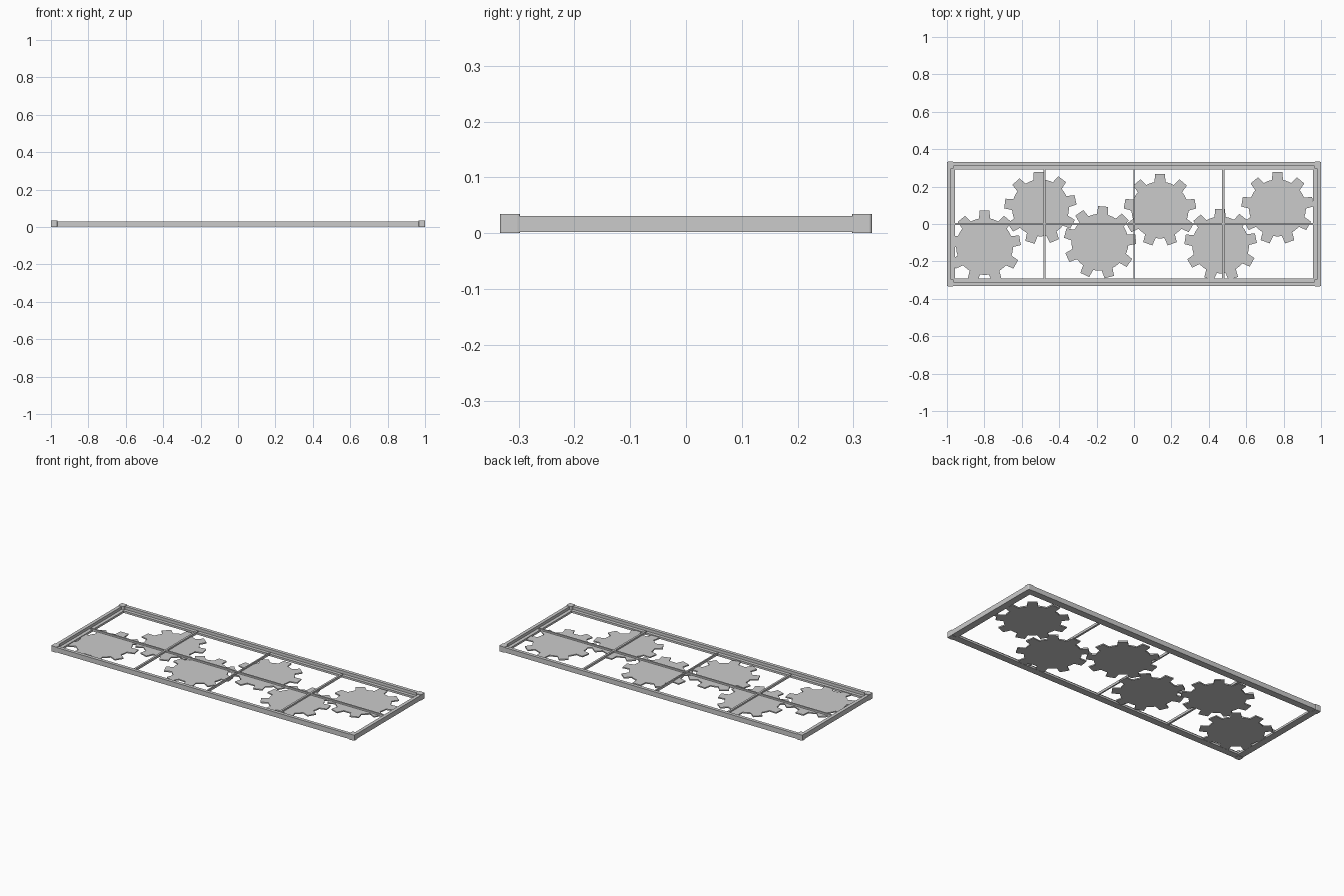
import bpy, bmesh, math

if "Cube" in bpy.data.objects:
    bpy.data.objects.remove(bpy.data.objects["Cube"])

HX, HY = 1.0, 0.333      # outer half sizes


def box(name, x0, x1, y0, y1, z0, z1, bevel=0.0):
    bm = bmesh.new()
    bmesh.ops.create_cube(bm, size=1)
    for v in bm.verts:
        v.co.x = x0 if v.co.x < 0 else x1
        v.co.y = y0 if v.co.y < 0 else y1
        v.co.z = z0 if v.co.z < 0 else z1
    if bevel:
        # round only the upright edges
        ed = [e for e in bm.edges
              if abs(e.verts[0].co.z - e.verts[1].co.z) > 1e-4]
        bmesh.ops.bevel(bm, geom=ed, offset=bevel, segments=3,
                        profile=0.5, affect='EDGES')
    return finish(name, bm)


def finish(name, bm):
    bmesh.ops.recalc_face_normals(bm, faces=bm.faces)
    me = bpy.data.meshes.new(name)
    bm.to_mesh(me)
    bm.free()
    ob = bpy.data.objects.new(name, me)
    bpy.context.collection.objects.link(ob)
    return ob


def rail_loop(name, profile):
    """Sweep a closed (inset, z) profile round the rectangular frame."""
    bm = bmesh.new()
    corners = [(-1, -1), (1, -1), (1, 1), (-1, 1)]
    rings = [[bm.verts.new((sx * (HX - d), sy * (HY - d), z))
              for d, z in profile] for sx, sy in corners]
    n = len(profile)
    for i in range(4):
        a, b = rings[i], rings[(i + 1) % 4]
        for j in range(n):
            k = (j + 1) % n
            bm.faces.new((a[j], b[j], b[k], a[k]))
    return finish(name, bm)


def gear(name, cx, cy, phase, teeth=9, root=0.152, tip=0.194, z0=0.003, z1=0.010):
    bm = bmesh.new()
    step = math.tau / teeth
    wr, wt = 0.030 / root, 0.026 / tip      # half tooth angles
    pts = []
    for i in range(teeth):
        a = math.radians(phase) + i * step
        for r, off in ((root, -wr), (tip, -wt), (tip, wt), (root, wr)):
            pts.append((r, a + off))
        # root arc between teeth
        gap = step - 2 * wr
        pts += [(root, a + wr + gap * t / 3) for t in (1, 2)]
    vs = [bm.verts.new((cx + r * math.cos(a), cy + r * math.sin(a), z0)) for r, a in pts]
    f = bm.faces.new(vs)
    ext = bmesh.ops.extrude_face_region(bm, geom=[f], use_keep_orig=True)
    for v in ext['geom']:
        if isinstance(v, bmesh.types.BMVert):
            v.co.z = z1
    return finish(name, bm)


# Stepped outer frame: tall outer rail with a low inner ledge
rail_loop("frame_rail", [(0.0015, 0.002), (0.0015, 0.031), (0.022, 0.031),
                         (0.022, 0.014), (0.042, 0.014), (0.042, 0.002)])

# Corner blocks
for sx, nx in ((-1, "left"), (1, "right")):
    for sy, ny in ((-1, "front"), (1, "back")):
        xs = sorted((sx * HX, sx * (HX - 0.036)))
        ys = sorted((sy * HY, sy * (HY - 0.036)))
        box(f"corner_{ny}_{nx}", *xs, *ys, 0.0, 0.034, bevel=0.005)

# Thin dividing bars
for name, x, w in (("left", -0.479, 0.006), ("middle", 0.0, 0.004), ("right", 0.477, 0.006)):
    box(f"cross_bar_{name}", x - w, x + w, -HY + 0.03, HY - 0.03, 0.005, 0.019)
box("long_bar", -HX + 0.03, HX - 0.03, -0.005, 0.005, 0.005, 0.0195)

# Row of flat meshing gears
layout = [(-0.799, -0.120, 90), (-0.500, 0.086, 93), (-0.182, -0.098, 85),
          (0.139, 0.075, 90), (0.463, -0.112, 91), (0.767, 0.086, 90)]
for i, (x, y, ph) in enumerate(layout):
    # tiny height offsets keep overlapping teeth from being coplanar
    d = 0.0004 * (i % 2)
    gear(f"gear_{i + 1}", x, y, ph, z0=0.003 + d, z1=0.010 + d)
